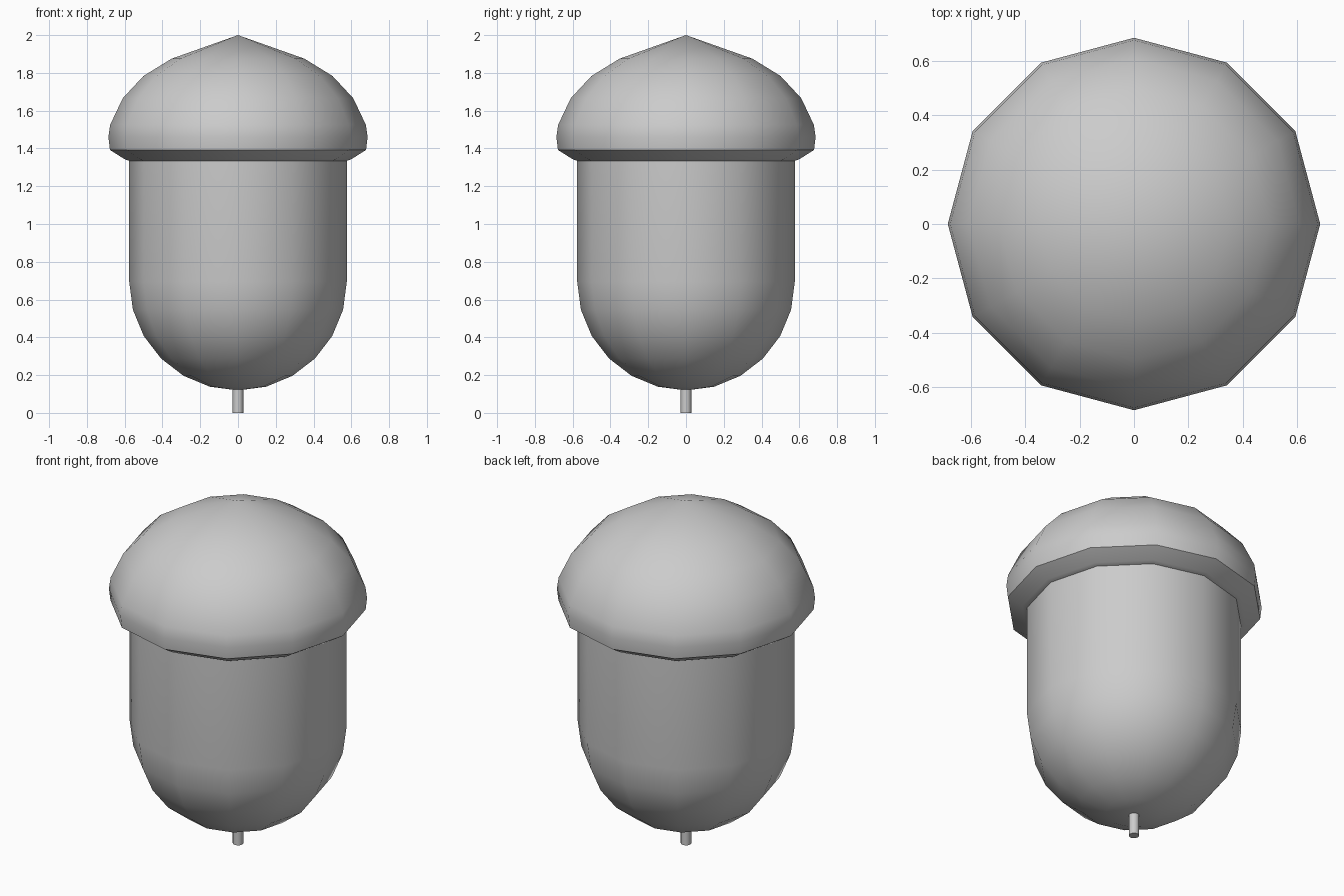
import bpy, bmesh, math

cube = bpy.data.objects.get("Cube")
if cube:
    bpy.data.objects.remove(cube, do_unlink=True)

SIDES = 12

grey = bpy.data.materials.new("plain_grey")
grey.use_nodes = True
colour = (0.6, 0.6, 0.6, 1)
grey.diffuse_color = colour
grey.node_tree.nodes["Principled BSDF"].inputs["Base Color"].default_value = colour


def lathe(name, profile):
    """Spin a (radius, height) profile around z, closing it at any zero radius."""
    bm = bmesh.new()
    verts = [bm.verts.new((r, 0, z)) for r, z in profile]
    edges = [bm.edges.new(pair) for pair in zip(verts, verts[1:])]
    bmesh.ops.spin(bm, geom=verts + edges, cent=(0, 0, 0), axis=(0, 0, 1),
                   angle=math.tau, steps=SIDES, use_duplicate=False)
    bmesh.ops.remove_doubles(bm, verts=bm.verts, dist=0.0005)
    bmesh.ops.recalc_face_normals(bm, faces=bm.faces)
    mesh = bpy.data.meshes.new(name)
    bm.to_mesh(mesh)
    bm.free()
    mesh.materials.append(grey)
    obj = bpy.data.objects.new(name, mesh)
    bpy.context.collection.objects.link(obj)
    bpy.ops.object.select_all(action="DESELECT")
    obj.select_set(True)
    bpy.context.view_layer.objects.active = obj
    bpy.ops.object.shade_smooth_by_angle(angle=math.radians(40))
    return obj


# Nut: straight barrel with a hemispherical bottom
R, CENTRE = 0.576, 0.695
bowl = [(R * math.sin(math.radians(a)), CENTRE - R * math.cos(math.radians(a)))
        for a in range(0, 91, 15)]
lathe("nut_body", bowl + [(R, 1.4), (0, 1.4)])

# Cap: pointed dome with a sharp rim and a sloping underside
lathe("cap", [(0, 2.0), (0.352, 1.875), (0.5, 1.784), (0.61, 1.666),
              (0.677, 1.525), (0.686, 1.46), (0.678, 1.392),
              (0.6, 1.343), (0.57, 1.332), (0, 1.332)])

# Stalk: thin peg at the bottom
lathe("stalk", [(0, 0), (0.028, 0), (0.028, 0.15), (0, 0.15)])
